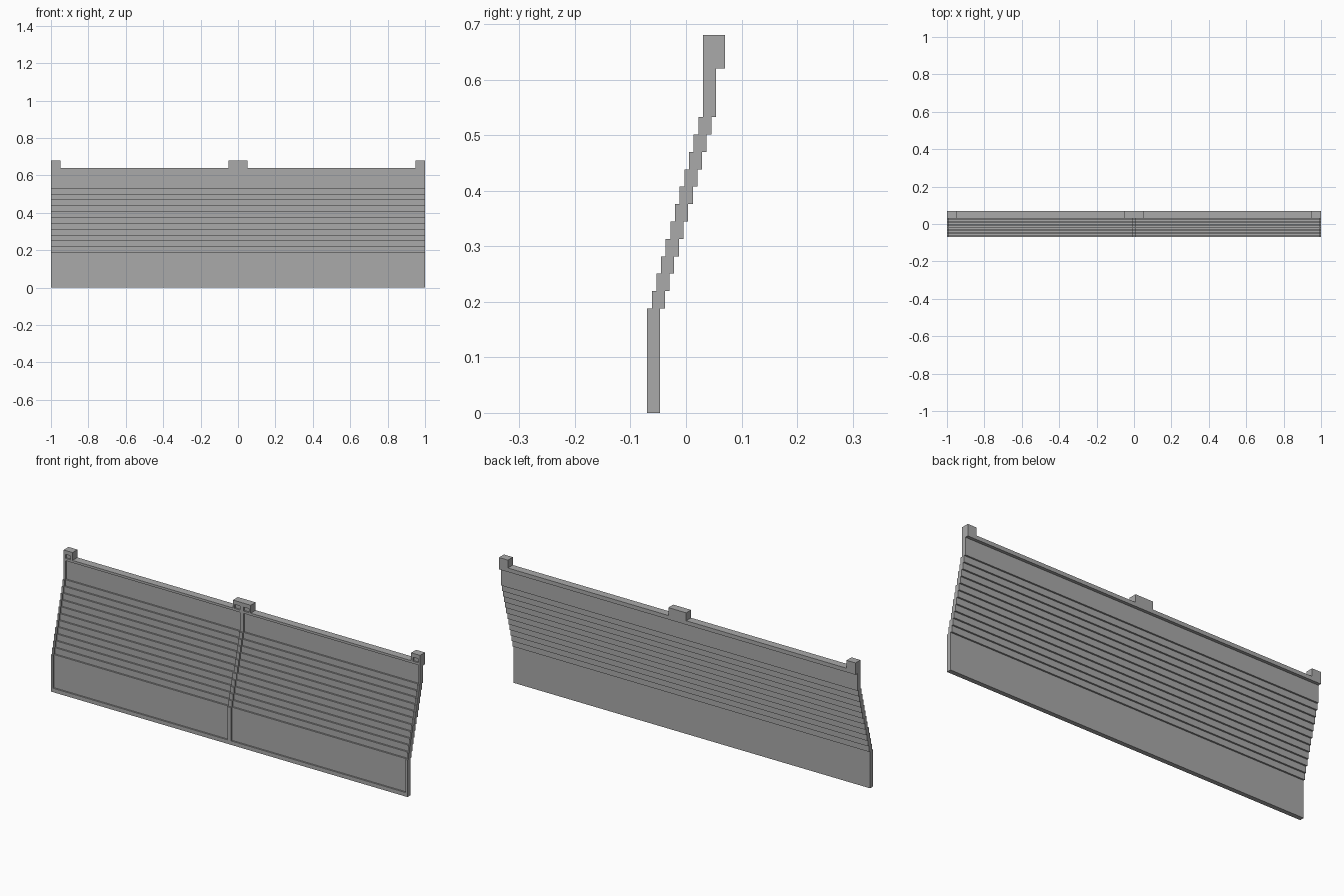
import bpy
import bmesh

if "Cube" in bpy.data.objects:
    bpy.data.objects.remove(bpy.data.objects["Cube"], do_unlink=True)

grey = bpy.data.materials.new("mid grey")
grey.use_nodes = True
grey.diffuse_color = (0.4, 0.4, 0.4, 1)
bsdf = grey.node_tree.nodes["Principled BSDF"]
bsdf.inputs["Base Color"].default_value = (0.4, 0.4, 0.4, 1)
bsdf.inputs["Roughness"].default_value = 0.8

STEPS = 12
Z0, DZ = 0.188, 0.0313      # height of the straight foot, rise per step
Y0, DY = -0.07, 0.00838     # front of the foot, setback per step
THICK = 0.0235              # full depth at the raised ribs
RECESS = 0.0078             # panels sit behind the ribs
TOP, RAIL, LIP, BACK = 0.68, 0.64, 0.62, 0.07
FRONT_TOP = Y0 + DY * STEPS


def finish(name, bm):
    bmesh.ops.recalc_face_normals(bm, faces=bm.faces)
    mesh = bpy.data.meshes.new(name)
    bm.to_mesh(mesh)
    bm.free()
    mesh.materials.append(grey)
    ob = bpy.data.objects.new(name, mesh)
    bpy.context.collection.objects.link(ob)
    return ob


def extrude_profile(name, points, x0, x1):
    """Extrude a (y, z) outline along x."""
    bm = bmesh.new()
    face = bm.faces.new([bm.verts.new((x0, y, z)) for y, z in points])
    ext = bmesh.ops.extrude_face_region(bm, geom=[face])
    verts = [g for g in ext["geom"] if isinstance(g, bmesh.types.BMVert)]
    bmesh.ops.translate(bm, verts=verts, vec=(x1 - x0, 0, 0))
    return finish(name, bm)


def box(name, x0, x1, y0, y1, z0, z1):
    return extrude_profile(name, [(y0, z0), (y1, z0), (y1, z1), (y0, z1)], x0, x1)


def stepped_outline(inset, top):
    """Staircase section leaning back, with a lip behind the top."""
    front, back = [(Y0 + inset, 0)], [(Y0 + THICK, 0)]
    for i in range(STEPS):
        z = Z0 + DZ * i
        for line, off in ((front, inset), (back, THICK)):
            line += [(Y0 + off + DY * i, z), (Y0 + off + DY * (i + 1), z)]
    front.append((FRONT_TOP + inset, top))
    back += [(FRONT_TOP + THICK, LIP), (BACK, LIP), (BACK, top)]
    return front + back[::-1]


# Stepped panels between the ribs
for side, x0, x1 in (("right", -0.99, -0.01), ("left", 0.01, 0.99)):
    extrude_profile(side + "_panel", stepped_outline(RECESS, RAIL), x0, x1)
    # Raised rims along the bottom and top edges
    box(side + "_bottom_rim", x0, x1, Y0, Y0 + RECESS, 0, 0.02)
    box(side + "_top_rim", x0, x1, FRONT_TOP, FRONT_TOP + RECESS, RAIL - 0.012, RAIL)

# Raised ribs at the ends and the middle
for name, x0, x1 in (("right_rib", -1, -0.99), ("middle_rib", -0.01, 0.01),
                     ("left_rib", 0.99, 1)):
    extrude_profile(name, stepped_outline(0, TOP), x0, x1)

# Posts on the top edge, each with a rim around a shallow recess
for name, x0, x1, inner in (("right_post", -0.99, -0.95, -0.95),
                            ("middle_right_post", -0.05, -0.01, -0.05),
                            ("middle_left_post", 0.01, 0.05, 0.05),
                            ("left_post", 0.95, 0.99, 0.95)):
    box(name, x0, x1, FRONT_TOP + RECESS, BACK, RAIL, TOP)
    box(name + "_cap", x0, x1, FRONT_TOP, FRONT_TOP + RECESS, TOP - 0.02, TOP)
    a, b = (inner, inner + 0.01) if inner == x0 else (inner - 0.01, inner)
    box(name + "_edge", a, b, FRONT_TOP, FRONT_TOP + RECESS, RAIL, TOP - 0.02)
